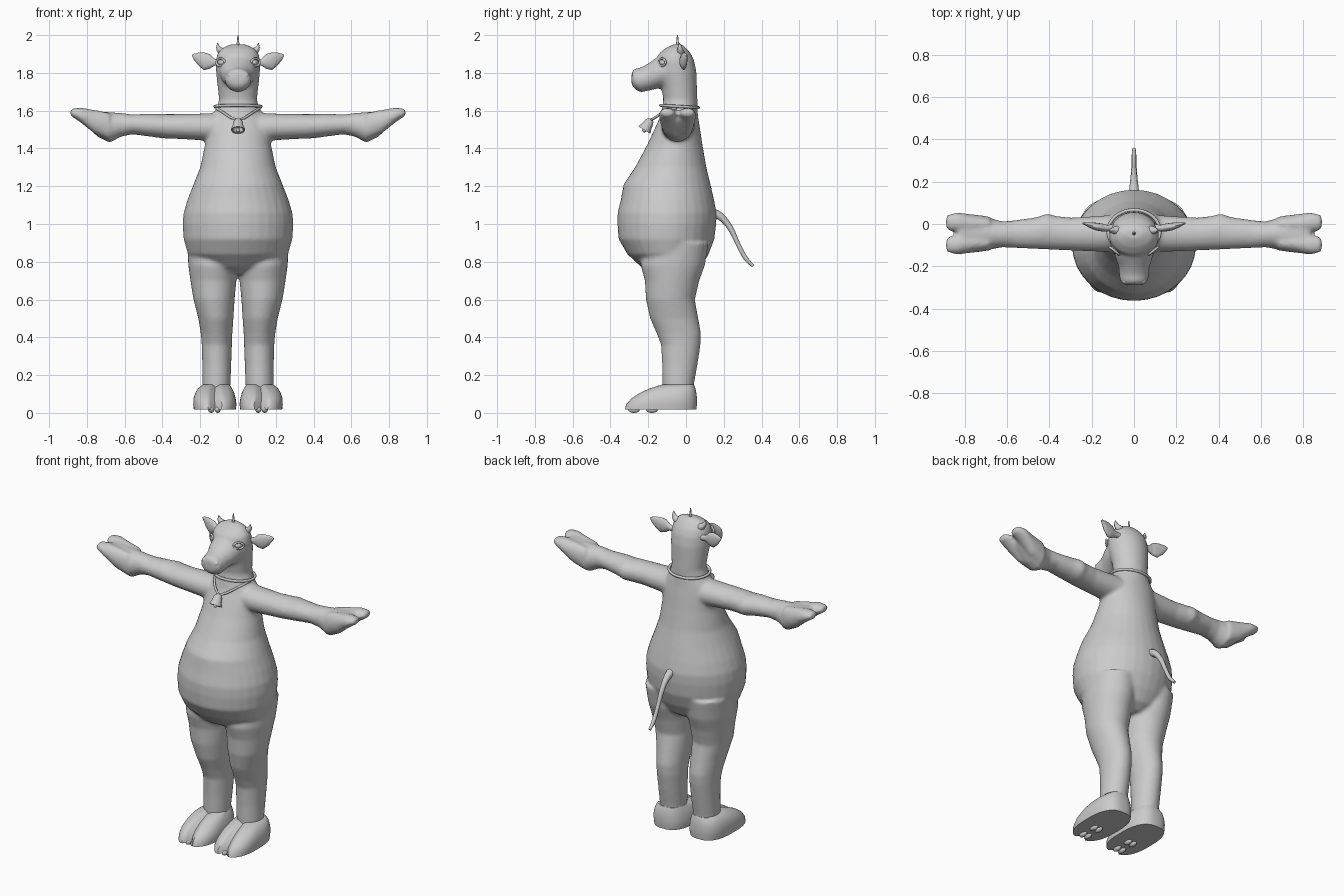
import bpy, bmesh, math
from mathutils import Vector, Matrix

grey = bpy.data.materials.new("plain grey")
grey.diffuse_color = (0.6, 0.6, 0.6, 1)


def finish(bm, name):
    bmesh.ops.recalc_face_normals(bm, faces=bm.faces)
    me = bpy.data.meshes.new(name)
    bm.to_mesh(me)
    bm.free()
    me.materials.append(grey)
    ob = bpy.data.objects.new(name, me)
    bpy.context.collection.objects.link(ob)
    bpy.context.view_layer.objects.active = ob
    ob.select_set(True)
    bpy.ops.object.shade_smooth_by_angle(angle=math.radians(50))
    ob.select_set(False)
    return ob


def loft(bm, axis, rings, side=1, n=32, power=1.0, notch=0.0):
    """Closed tube; each ring is (position, a_min, a_max, b_min, b_max)."""
    loops = []
    for p, a0, a1, b0, b1 in rings:
        loop = []
        for i in range(n):
            t = math.tau * i / n
            c, s = math.cos(t), math.sin(t)
            a = (a0 + a1) / 2 + (a1 - a0) / 2 * math.copysign(abs(c) ** power, c)
            b = (b0 + b1) / 2 + (b1 - b0) / 2 * math.copysign(abs(s) ** power, s)
            b += notch * math.exp(-((t - 1.5 * math.pi) / 0.12) ** 2)
            co = {"x": (p, a, b), "y": (a, p, b), "z": (a, b, p)}[axis]
            loop.append(bm.verts.new((co[0] * side, co[1], co[2])))
        loops.append(loop)
    for l0, l1 in zip(loops, loops[1:]):
        for i in range(n):
            j = (i + 1) % n
            bm.faces.new((l0[i], l0[j], l1[j], l1[i]))
    bm.faces.new(loops[0])
    bm.faces.new(loops[-1])


def ball(bm, loc, size):
    m = Matrix.Translation(loc) @ Matrix.Diagonal((*size, 1))
    bmesh.ops.create_uvsphere(bm, u_segments=16, v_segments=10, radius=1, matrix=m)


def tube(name, pts, radii, closed=False):
    cu = bpy.data.curves.new(name, "CURVE")
    cu.dimensions = "3D"
    cu.bevel_depth = 1
    cu.bevel_resolution = 2
    cu.use_fill_caps = True
    sp = cu.splines.new("BEZIER")
    sp.bezier_points.add(len(pts) - 1)
    for bp, p, r in zip(sp.bezier_points, pts, radii):
        bp.co, bp.radius = p, r
        bp.handle_left_type = bp.handle_right_type = "AUTO"
    sp.use_cyclic_u = closed
    sp.resolution_u = 6
    cu.materials.append(grey)
    ob = bpy.data.objects.new(name, cu)
    bpy.context.collection.objects.link(ob)


# Body skin: torso, neck, head, legs and arms blended together
bm = bmesh.new()
loft(bm, "z", [
    (.735, -.06, .06, -.17, .03), (.77, -.18, .18, -.235, .08),
    (.84, -.265, .265, -.31, .12), (.92, -.288, .288, -.357, .15),
    (1.0, -.293, .293, -.363, .16), (1.06, -.288, .288, -.362, .162),
    (1.13, -.267, .267, -.345, .148), (1.21, -.236, .236, -.33, .13),
    (1.3, -.2, .2, -.27, .108), (1.42, -.175, .175, -.205, .087),
    (1.5, -.168, .168, -.168, .075), (1.56, -.15, .15, -.14, .065),
    (1.61, -.115, .115, -.128, .06), (1.65, -.102, .102, -.122, .06)])
loft(bm, "z", [
    (1.6, -.11, .11, -.125, .06), (1.66, -.101, .101, -.12, .06),
    (1.72, -.107, .107, -.13, .058), (1.8, -.116, .116, -.155, .056),
    (1.86, -.118, .118, -.16, .045), (1.9, -.11, .11, -.145, .027),
    (1.93, -.085, .085, -.11, .003), (1.95, -.045, .045, -.07, -.02)])
loft(bm, "y", [
    (-.06, -.1, .1, 1.73, 1.9), (-.12, -.1, .1, 1.722, 1.895),
    (-.16, -.088, .088, 1.715, 1.878), (-.2, -.073, .073, 1.705, 1.85),
    (-.24, -.07, .07, 1.698, 1.828), (-.27, -.066, .066, 1.712, 1.822),
    (-.288, -.045, .045, 1.735, 1.805)])
for s in (1, -1):
    loft(bm, "z", [
        (.08, .045, .186, -.12, .045), (.15, .04, .188, -.125, .042),
        (.25, .036, .189, -.126, .06), (.36, .032, .192, -.132, .077),
        (.42, .03, .197, -.155, .08), (.5, .024, .21, -.19, .065),
        (.6, .018, .236, -.212, .047), (.7, .008, .252, -.218, .07),
        (.78, .0, .263, -.24, .1), (.9, .0, .27, -.22, .12)], s)
    loft(bm, "x", [
        (.08, -.13, .045, 1.43, 1.59), (.18, -.13, .037, 1.442, 1.585),
        (.3, -.125, .03, 1.45, 1.582), (.37, -.122, .038, 1.452, 1.582),
        (.41, -.12, .05, 1.455, 1.582), (.46, -.118, .032, 1.462, 1.584),
        (.56, -.113, .018, 1.475, 1.58), (.62, -.11, .012, 1.462, 1.588),
        (.68, -.12, .028, 1.43, 1.592), (.74, -.125, .035, 1.46, 1.597),
        (.8, -.125, .035, 1.515, 1.605), (.83, -.1, .01, 1.545, 1.605)], s)
    # split fingers
    for mid, splay in ((-.09, -.008), (0, .008)):
        loft(bm, "x", [
            (.68, mid - .035, mid + .035, 1.45, 1.588),
            (.76, mid - .045, mid + .045, 1.478, 1.604),
            (.83, mid - .046 + splay, mid + .046 + splay, 1.535, 1.616),
            (.87, mid - .04 + splay, mid + .04 + splay, 1.563, 1.612),
            (.888, mid - .028 + splay, mid + .028 + splay, 1.573, 1.606)], s)
body = finish(bm, "body")
remesh = body.modifiers.new("blend", "REMESH")
remesh.mode = "VOXEL"
remesh.voxel_size = 0.01
remesh.use_smooth_shade = True
smooth = body.modifiers.new("soften", "SMOOTH")
smooth.factor = 0.5
smooth.iterations = 6

for s, label in ((1, "left"), (-1, "right")):
    # Cloven foot with pads underneath
    bm = bmesh.new()
    loft(bm, "z", [
        (.018, .012, .234, -.328, .055), (.045, .008, .237, -.322, .058),
        (.075, .012, .236, -.295, .058), (.105, .02, .227, -.25, .055),
        (.13, .032, .212, -.195, .05), (.15, .045, .187, -.13, .042)],
        s, 56, 0.75, 0.05)
    finish(bm, label + "_foot")
    bm = bmesh.new()
    for y in (-.275, -.18):
        for x in (.108, .142):
            ball(bm, (s * x, y, .017), (.016, .03, .017))
    finish(bm, label + "_foot_pads")

    # Leaf shaped ear
    bm = bmesh.new()
    loft(bm, "x", [
        (.095, -.03, .0, 1.84, 1.87), (.125, -.035, -.005, 1.838, 1.875),
        (.15, -.035, .002, 1.822, 1.9), (.18, -.03, .006, 1.815, 1.908),
        (.21, -.018, .008, 1.84, 1.907), (.232, -.005, .008, 1.868, 1.902),
        (.243, .0, .006, 1.887, 1.896)], s, 16)
    finish(bm, label + "_ear")

    # Curved horn
    tube(label + "_horn",
         [(s * .06, -.03, 1.9), (s * .088, -.03, 1.915), (s * .103, -.032, 1.932),
          (s * .108, -.035, 1.958)], [.024, .02, .013, .002])

    # Eye with raised lid rim, and nostril
    bm = bmesh.new()
    ball(bm, (s * .084, -.113, 1.855), (.022, .028, .02))
    finish(bm, label + "_eye")
    rim = []
    out = Vector((s * .62, -.78, 0))
    along = Vector((s * .78, .62, 0))
    for i in range(8):
        t = math.tau * i / 8
        rim.append(Vector((s * .09, -.123, 1.856)) + along * .028 * math.cos(t)
                   + Vector((0, 0, .019 * math.sin(t))) + out * .004)
    tube(label + "_eyelid", rim, [.006] * 8, True)
    bm = bmesh.new()
    ball(bm, (s * .036, -.268, 1.785), (.022, .018, .02))
    finish(bm, label + "_nostril")

# Head spike
bm = bmesh.new()
bmesh.ops.create_cone(bm, cap_ends=True, segments=10, radius1=.01, radius2=.003,
                      depth=.07, matrix=Matrix.Translation((0, -.045, 1.965)))
finish(bm, "head_spike")

# Tail
tube("tail", [(0, .12, 1.06), (0, .165, 1.05), (0, .22, 1.0), (0, .275, .895),
              (0, .315, .82), (0, .355, .777)], [.03, .022, .016, .012, .012, .008])

# Collar and hanging cord
ring = [(.122 * math.cos(i * math.tau / 12), -.034 + .1 * math.sin(i * math.tau / 12),
         1.622 - .006 * math.sin(i * math.tau / 12)) for i in range(12)]
tube("collar", ring, [.008] * 12, True)
tube("bell_cord", [(-.118, -.05, 1.615), (-.075, -.125, 1.588), (-.025, -.172, 1.558),
                   (0, -.185, 1.552), (.025, -.172, 1.558), (.075, -.125, 1.588),
                   (.118, -.05, 1.615)], [.007] * 7)

# Bell and clapper, tilted forward
bm = bmesh.new()
loft(bm, "z", [(z, -r, r, -r, r) for z, r in (
    (.0, .008), (-.006, .018), (-.02, .025), (-.045, .029), (-.06, .036),
    (-.068, .036), (-.066, .028), (-.04, .022))], n=20)
ball(bm, (0, 0, -.068), (.012, .012, .012))
bm.transform(Matrix.Translation((0, -.185, 1.555)) @ Matrix.Rotation(-.55, 4, "X"))
finish(bm, "bell")
